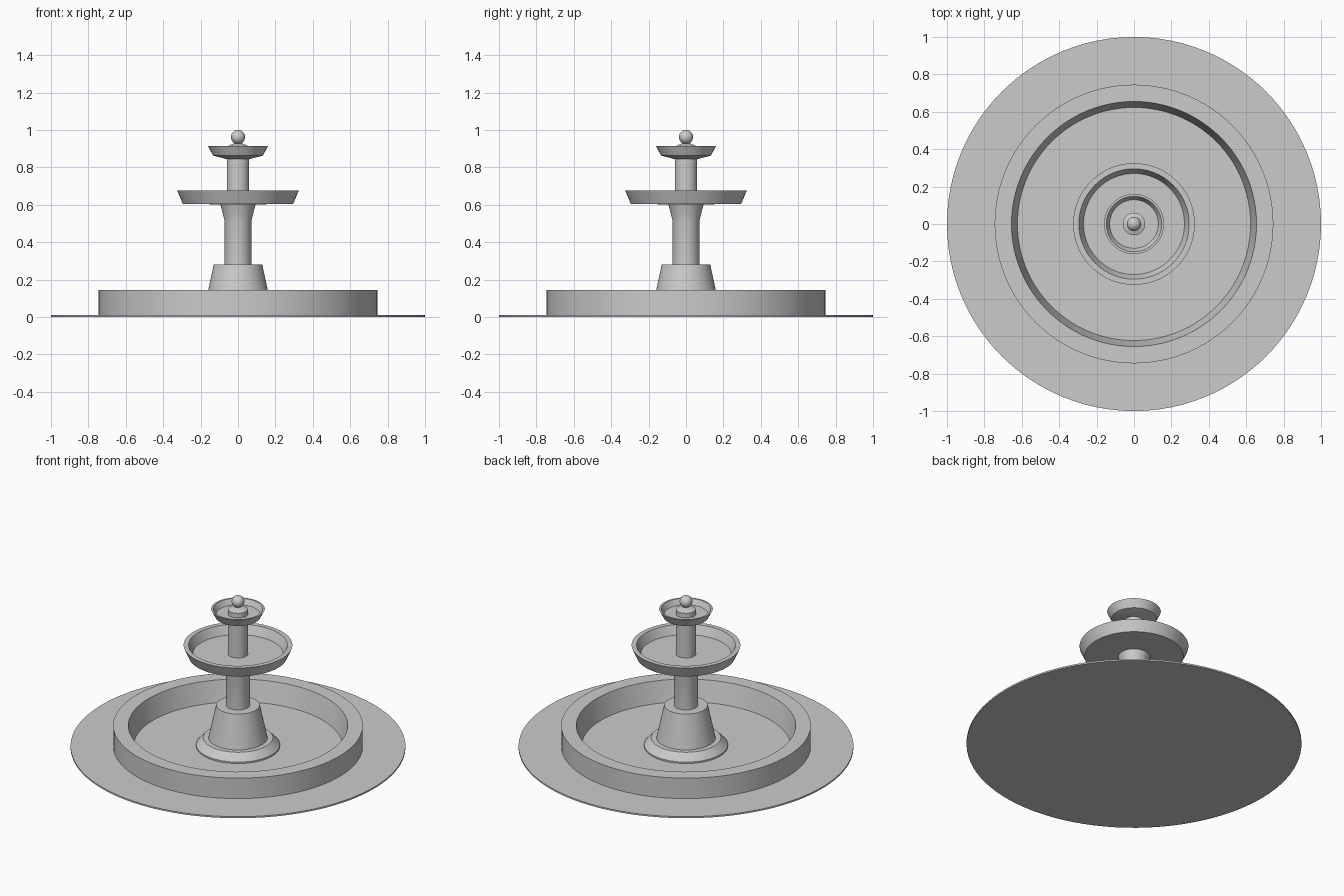
import bpy, bmesh
from math import sin, cos, tau, radians

if "Cube" in bpy.data.objects:
    bpy.data.objects.remove(bpy.data.objects["Cube"])

SEGMENTS = 96


def lathe(name, profile, closed=False):
    """Revolve (radius, z) points around z; closed makes a ring section."""
    bm = bmesh.new()
    rings = []
    for r, z in profile:
        if r == 0:
            rings.append([bm.verts.new((0, 0, z))] * SEGMENTS)
        else:
            rings.append([bm.verts.new((r * cos(tau * i / SEGMENTS), r * sin(tau * i / SEGMENTS), z))
                          for i in range(SEGMENTS)])
    pairs = list(zip(rings, rings[1:]))
    if closed:
        pairs.append((rings[-1], rings[0]))
    for a, b in pairs:
        for i in range(SEGMENTS):
            j = (i + 1) % SEGMENTS
            bm.faces.new(dict.fromkeys((a[i], a[j], b[j], b[i])))
    bmesh.ops.recalc_face_normals(bm, faces=bm.faces)
    mesh = bpy.data.meshes.new(name)
    bm.to_mesh(mesh)
    bm.free()
    obj = bpy.data.objects.new(name, mesh)
    bpy.context.collection.objects.link(obj)
    smooth(obj)
    return obj


def smooth(obj):
    bpy.ops.object.select_all(action='DESELECT')
    obj.select_set(True)
    bpy.context.view_layer.objects.active = obj
    bpy.ops.object.shade_smooth_by_angle(angle=radians(25))


# Paving disc and pool wall
lathe("paving", [(0, 0), (1, 0), (1, 0.01), (0, 0.01)])
lathe("pool_wall", [(0.745, 0.005), (0.745, 0.145), (0.655, 0.145), (0.622, 0.005)], closed=True)

# Stepped pedestal
lathe("pedestal_foot", [(0, 0.005), (0.25, 0.005), (0.25, 0.02), (0.208, 0.065), (0, 0.065)])
lathe("pedestal", [(0, 0.06), (0.177, 0.06), (0.13, 0.28), (0, 0.28)])

# Lower column flaring into the large bowl
lathe("lower_column", [(0, 0.275), (0.071, 0.275), (0.071, 0.51), (0.083, 0.56), (0.096, 0.605), (0, 0.605)])
lathe("large_bowl", [(0, 0.6), (0.295, 0.605), (0.325, 0.675), (0.295, 0.675), (0.27, 0.617), (0, 0.617)])

# Upper column and small bowl
lathe("upper_column", [(0, 0.61), (0.06, 0.61), (0.06, 0.912), (0.022, 0.928), (0, 0.928)])
lathe("small_bowl", [(0, 0.845), (0.065, 0.845), (0.134, 0.863), (0.16, 0.914), (0.148, 0.914), (0.13, 0.88), (0, 0.88)])

# Ball finial
bpy.ops.mesh.primitive_uv_sphere_add(segments=32, ring_count=16, radius=0.038, location=(0, 0, 0.962))
bpy.context.object.name = "finial_ball"
smooth(bpy.context.object)
